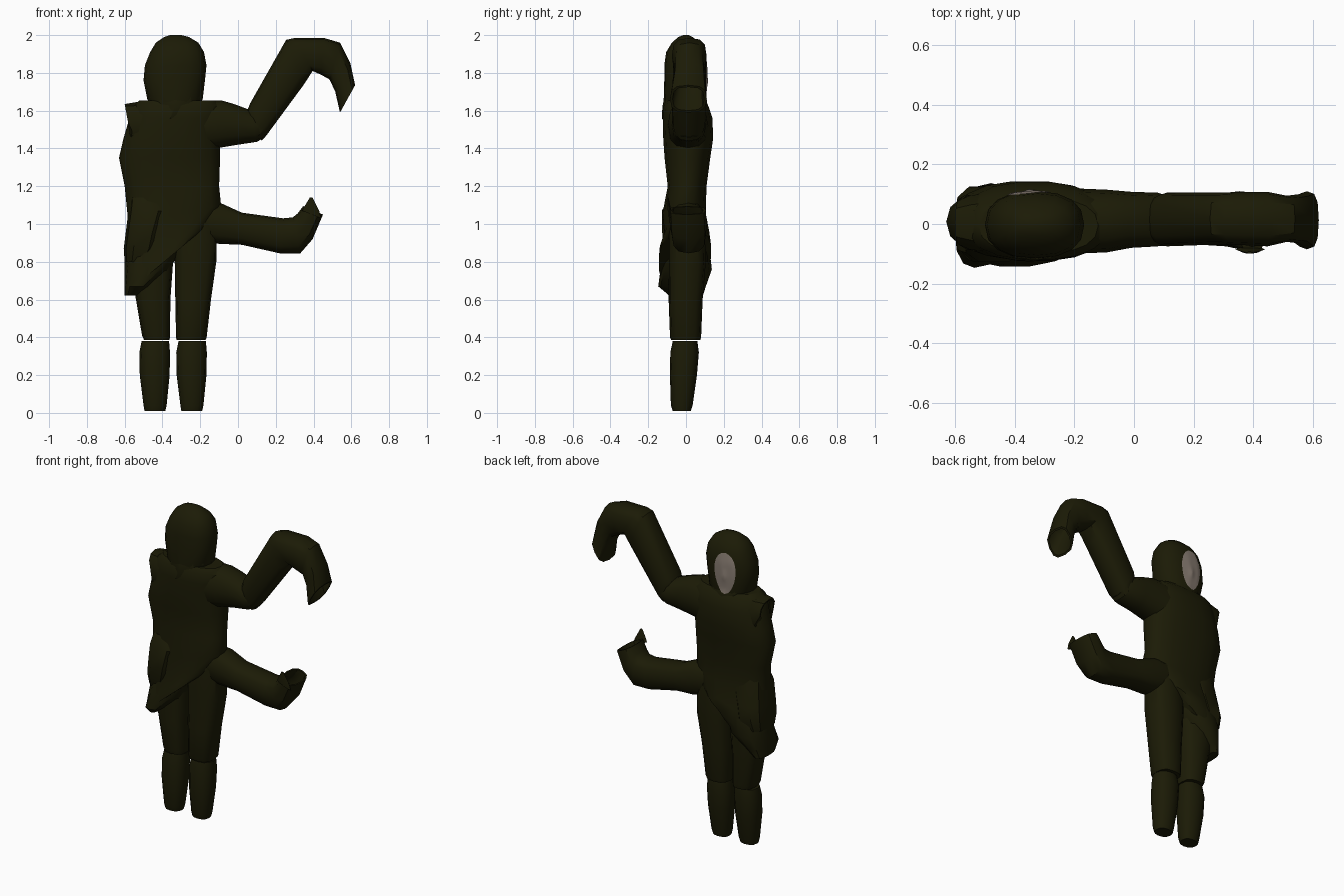
import bpy, bmesh, math
from mathutils import Vector
from mathutils.bvhtree import BVHTree


def material(name, rgb):
    m = bpy.data.materials.new(name)
    m.diffuse_color = (*rgb, 1)
    return m


CLOTH = material("dark olive cloth", (0.0112, 0.0108, 0.0018))
SKIN = material("pale grey skin", (0.25, 0.205, 0.17))


def finish(bm, name, mat, angle=38):
    me = bpy.data.meshes.new(name)
    bm.to_mesh(me)
    bm.free()
    ob = bpy.data.objects.new(name, me)
    bpy.context.collection.objects.link(ob)
    me.materials.append(mat)
    bpy.ops.object.select_all(action='DESELECT')
    ob.select_set(True)
    bpy.context.view_layer.objects.active = ob
    bpy.ops.object.shade_smooth_by_angle(angle=math.radians(angle))
    return ob


def tube(name, rows, sides=14, power=0.85, hollow=0):
    """Each row is one ring: edge point A (x, z), edge point B (x, z), y min, y max.
    hollow retraces that many rings inside the end, making an open cuff."""
    rows = [(r, 1.0) for r in rows]
    if hollow:
        rows += [(r, 0.86) for r, _ in rows[:-hollow - 1:-1]]
    bm = bmesh.new()
    rings = []
    for (ax, az, bx, bz, y0, y1), k in rows:
        ring = []
        for i in range(sides):
            t = 2 * math.pi * i / sides
            c, s = math.cos(t), math.sin(t)
            u = 0.5 + 0.5 * k * math.copysign(abs(c) ** power, c)
            v = 0.5 + 0.5 * k * math.copysign(abs(s) ** power, s)
            ring.append(bm.verts.new((ax + (bx - ax) * u, y0 + (y1 - y0) * v,
                                      az + (bz - az) * u)))
        rings.append(ring)
    for r0, r1 in zip(rings, rings[1:]):
        for i in range(sides):
            j = (i + 1) % sides
            bm.faces.new((r0[i], r0[j], r1[j], r1[i]))
    bm.faces.new(rings[0])
    bm.faces.new(rings[-1])
    bmesh.ops.recalc_face_normals(bm, faces=bm.faces)
    return finish(bm, name, CLOTH)


def level(z, x0, x1, y0, y1):
    return (x0, z, x1, z, y0, y1)


# Shins
for side, dx in (("right", -0.44), ("left", -0.245)):
    tube(side + "_shin", [
        level(0.01, dx - 0.055, dx + 0.055, -0.07, 0.025),
        level(0.04, dx - 0.06, dx + 0.062, -0.08, 0.035),
        level(0.20, dx - 0.08, dx + 0.078, -0.085, 0.058),
        level(0.32, dx - 0.082, dx + 0.08, -0.083, 0.068),
        level(0.38, dx - 0.07, dx + 0.075, -0.07, 0.06)], sides=12)

# Trouser legs
tube("right_thigh", [
    level(0.385, -0.497, -0.362, -0.078, 0.075),
    level(0.41, -0.508, -0.36, -0.085, 0.08),
    level(0.60, -0.54, -0.358, -0.092, 0.088),
    level(0.78, -0.575, -0.345, -0.095, 0.10),
    level(1.02, -0.57, -0.32, -0.09, 0.09)], sides=12, power=0.72)
tube("left_thigh", [
    level(0.385, -0.325, -0.172, -0.078, 0.075),
    level(0.40, -0.328, -0.166, -0.085, 0.08),
    level(0.60, -0.332, -0.143, -0.09, 0.088),
    level(0.80, -0.335, -0.115, -0.09, 0.105),
    level(0.95, -0.335, -0.112, -0.09, 0.10),
    level(1.08, -0.32, -0.11, -0.08, 0.09)], sides=12, power=0.72)

# Tunic with slanted hem
tube("tunic", [
    (-0.60, 0.625, -0.20, 0.96, -0.145, 0.115),
    (-0.60, 0.72, -0.165, 0.985, -0.14, 0.135),
    (-0.60, 0.86, -0.125, 1.02, -0.115, 0.125),
    (-0.58, 1.00, -0.09, 1.10, -0.125, 0.105),
    level(1.20, -0.60, -0.10, -0.098, 0.11),
    level(1.35, -0.63, -0.095, -0.115, 0.13),
    level(1.45, -0.607, -0.095, -0.122, 0.145),
    level(1.56, -0.575, -0.09, -0.125, 0.142),
    level(1.625, -0.56, -0.085, -0.12, 0.12),
    level(1.655, -0.52, -0.12, -0.10, 0.09)], sides=18, power=0.85)

# Hem corner hanging on the right side, and the cloth gathered at the hip
tube("hem_drape", [
    level(0.622, -0.60, -0.53, -0.09, 0.09),
    level(0.67, -0.602, -0.47, -0.147, 0.105),
    level(0.76, -0.60, -0.36, -0.135, 0.137),
    level(0.86, -0.59, -0.31, -0.11, 0.125),
    level(1.00, -0.57, -0.25, -0.09, 0.10)], sides=12)
tube("hip_fold", [
    level(0.80, -0.60, -0.46, -0.10, 0.11),
    level(0.87, -0.605, -0.42, -0.125, 0.13),
    level(0.95, -0.595, -0.40, -0.13, 0.12),
    level(1.07, -0.58, -0.36, -0.132, 0.10),
    level(1.14, -0.57, -0.38, -0.09, 0.08)], sides=10, power=0.7)

# Empty armhole on the right shoulder
tube("torn_shoulder", [
    (-0.48, 1.40, -0.46, 1.655, -0.10, 0.11),
    (-0.57, 1.42, -0.54, 1.645, -0.09, 0.10),
    (-0.575, 1.50, -0.60, 1.635, -0.07, 0.08)], sides=10, hollow=2)

# Raised arm: shoulder sleeve, then long bent cuff
tube("left_shoulder_sleeve", [
    (-0.22, 1.655, -0.20, 1.38, -0.10, 0.12),
    (-0.09, 1.655, -0.09, 1.405, -0.095, 0.115),
    (-0.02, 1.635, 0.00, 1.42, -0.08, 0.108),
    (0.06, 1.605, 0.10, 1.435, -0.075, 0.105),
    (0.10, 1.58, 0.145, 1.46, -0.06, 0.09)], sides=12)
tube("raised_sleeve", [
    (0.045, 1.59, 0.125, 1.44, -0.06, 0.09),
    (0.065, 1.64, 0.155, 1.475, -0.075, 0.105),
    (0.255, 1.975, 0.35, 1.74, -0.068, 0.105),
    (0.30, 1.985, 0.395, 1.81, -0.07, 0.108),
    (0.455, 1.985, 0.44, 1.79, -0.075, 0.108),
    (0.54, 1.96, 0.485, 1.765, -0.06, 0.095),
    (0.595, 1.85, 0.515, 1.70, -0.065, 0.10),
    (0.62, 1.735, 0.54, 1.59, -0.085, 0.11)], sides=12, power=0.7, hollow=3)

# Lowered arm with upturned cuff
tube("lowered_sleeve", [
    (-0.22, 1.13, -0.22, 0.92, -0.08, 0.09),
    (-0.09, 1.11, -0.10, 0.895, -0.08, 0.105),
    (0.02, 1.06, 0.02, 0.89, -0.075, 0.10),
    (0.24, 1.03, 0.22, 0.845, -0.07, 0.10),
    (0.29, 1.035, 0.33, 0.845, -0.075, 0.105),
    (0.315, 1.055, 0.395, 0.92, -0.085, 0.11),
    (0.345, 1.095, 0.45, 1.05, -0.09, 0.105)], sides=12, power=0.75, hollow=3)
# Pointed cuff corner
tube("cuff_point", [
    (0.34, 1.07, 0.44, 1.03, -0.095, -0.075),
    (0.35, 1.09, 0.43, 1.07, -0.098, -0.08),
    (0.38, 1.14, 0.395, 1.14, -0.10, -0.092)], sides=6)

# Cowl around the neck, tapering to a point below the hood
cowl = tube("cowl", [
    level(1.555, -0.39, -0.33, -0.128, 0.135),
    level(1.62, -0.46, -0.21, -0.125, 0.12),
    level(1.67, -0.48, -0.185, -0.115, 0.10),
    level(1.72, -0.46, -0.20, -0.10, 0.08)], sides=12)

# Hood
hood = tube("hood", [
    level(1.56, -0.43, -0.26, -0.11, 0.10),
    level(1.66, -0.48, -0.187, -0.118, 0.105),
    level(1.76, -0.50, -0.175, -0.115, 0.11),
    level(1.84, -0.493, -0.167, -0.115, 0.11),
    level(1.91, -0.465, -0.18, -0.105, 0.102),
    level(1.96, -0.435, -0.21, -0.075, 0.07),
    level(1.99, -0.39, -0.26, -0.04, 0.035),
    level(2.00, -0.36, -0.30, -0.015, 0.015)], sides=16)

# Oval face, a thin plate laid over the hood opening, with a low nose ridge
FX, FZ = -0.352, 1.775
trees = [BVHTree.FromPolygons([v.co for v in ob.data.vertices],
                              [p.vertices[:] for p in ob.data.polygons])
         for ob in (hood, cowl)]


def face_point(x, z):
    hits = [t.ray_cast(Vector((x, 1, z)), Vector((0, -1, 0)))[0] for t in trees]
    y = max(h.y for h in hits if h)
    nose = 0.006 * max(0, 1 - abs(x - FX) / 0.025) * max(0, 1 - abs(z - 1.755) / 0.05)
    return (x, y + 0.003 + nose, z)


bm = bmesh.new()
rings = []
for k in range(1, 7):
    r = k / 6
    rings.append([bm.verts.new(face_point(
        FX + 0.072 * r * math.cos(a) * (1 + 0.15 * math.sin(a)),
        FZ + 0.132 * r * math.sin(a)))
        for a in (2 * math.pi * i / 20 for i in range(20))])
centre = bm.verts.new(face_point(FX, FZ))
for i in range(20):
    j = (i + 1) % 20
    bm.faces.new((centre, rings[0][j], rings[0][i]))
    for r0, r1 in zip(rings, rings[1:]):
        bm.faces.new((r0[i], r0[j], r1[j], r1[i]))
# Turn the plate outwards
bmesh.ops.recalc_face_normals(bm, faces=bm.faces)
if sum(f.normal.y for f in bm.faces) < 0:
    bmesh.ops.reverse_faces(bm, faces=bm.faces)
finish(bm, "face", SKIN, 60)
